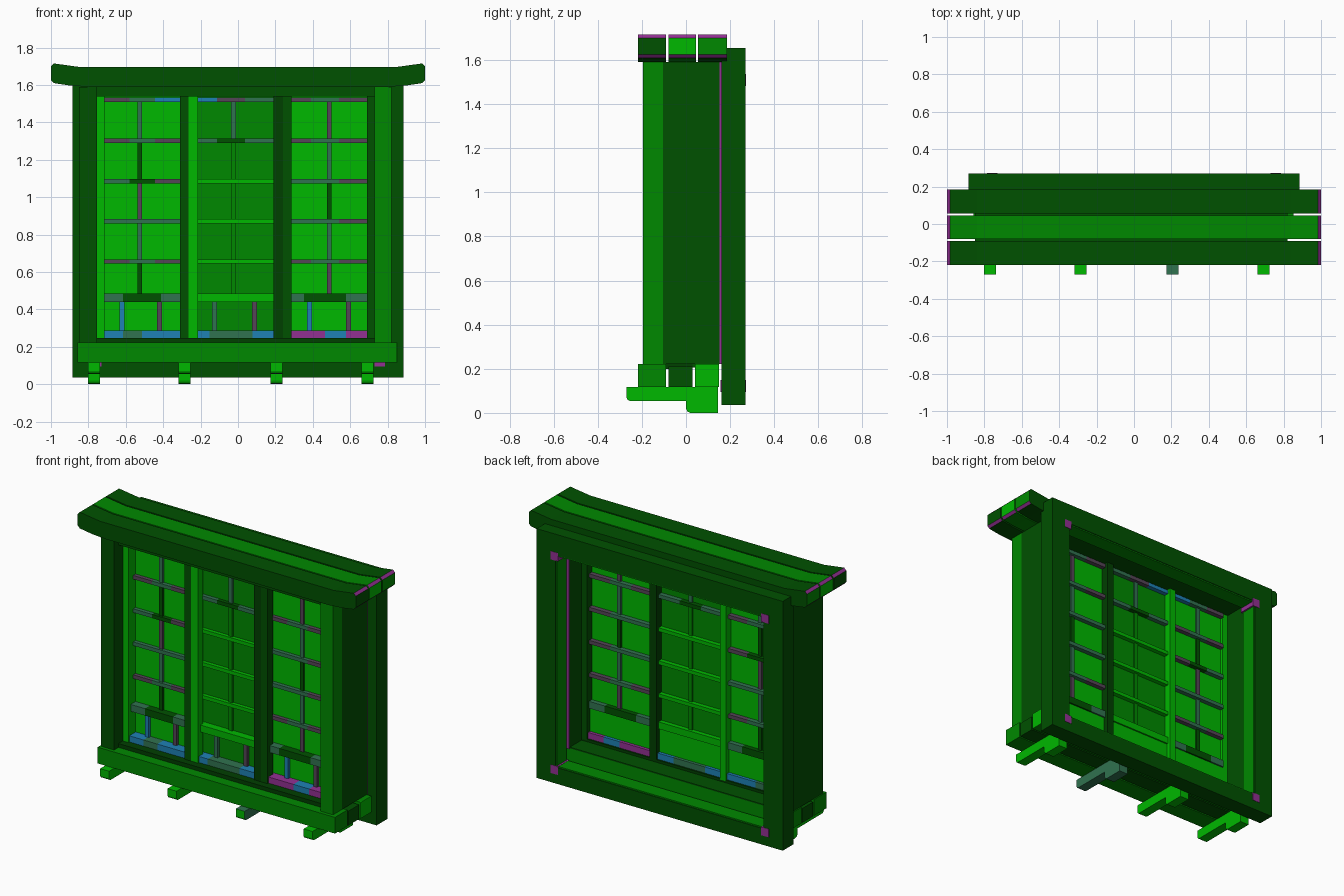
import bpy, bmesh
from mathutils import Vector

cube = bpy.data.objects.get("Cube")
if cube:
    bpy.data.objects.remove(cube, do_unlink=True)


def material(name, r, g, b):
    m = bpy.data.materials.new(name)
    m.use_nodes = True
    m.diffuse_color = (r, g, b, 1)
    bsdf = next(n for n in m.node_tree.nodes if n.type == 'BSDF_PRINCIPLED')
    bsdf.inputs["Base Color"].default_value = (r, g, b, 1)
    return m


BRIGHT = material("bright_green", 0, .48, 0)
MID = material("mid_green", 0, .25, 0)
DARK = material("dark_green", 0, .082, 0)
DEEP = material("deep_green", 0, .05, 0)
GREY = material("grey_green", .03, .17, .08)
BLUE = material("blue", .013, .22, .46)
PURPLE = material("purple", .29, .03, .29)
PLUM = material("muted_plum", .09, .06, .095)
# One-letter codes for the patchwork of the window bars
CODE = {"L": BRIGHT, "M": MID, "D": DARK, "G": GREY, "B": BLUE, "V": PURPLE, "P": PLUM}


def finish(name, bm, *mats):
    bmesh.ops.recalc_face_normals(bm, faces=bm.faces)
    mesh = bpy.data.meshes.new(name)
    bm.to_mesh(mesh)
    bm.free()
    for m in mats:
        mesh.materials.append(m)
    ob = bpy.data.objects.new(name, mesh)
    bpy.context.collection.objects.link(ob)


def box(name, x, y, z, mat):
    """Box from (low, high) ranges on each axis."""
    bm = bmesh.new()
    bmesh.ops.create_cube(bm, size=1)
    for v in bm.verts:
        v.co = Vector([(r[0] + r[1]) / 2 + c * (r[1] - r[0]) for r, c in zip((x, y, z), v.co)])
    finish(name, bm, mat)


def prism(name, points, place, lo, hi, mats, rule):
    """Extrude a flat outline between lo and hi; place maps (a, b, depth) to xyz."""
    bm = bmesh.new()
    face = bm.faces.new([bm.verts.new(place(a, b, lo)) for a, b in points])
    shift = Vector(place(0, 0, hi)) - Vector(place(0, 0, lo))
    new = bmesh.ops.extrude_face_region(bm, geom=[face])["geom"]
    bmesh.ops.translate(bm, vec=shift, verts=[g for g in new if isinstance(g, bmesh.types.BMVert)])
    bmesh.ops.recalc_face_normals(bm, faces=bm.faces)
    for f in bm.faces:
        f.material_index = rule(f.normal)
    finish(name, bm, *mats)


def patch_rail(name, x, y, z, codes):
    """Rail made of equal coloured lengths."""
    step = (x[1] - x[0]) / len(codes)
    for i, c in enumerate(codes):
        box(f"{name}_{i + 1}", (x[0] + i * step, x[0] + (i + 1) * step), y, z, CODE[c])


def plank_rule(n):
    """Purple chamfers at the tips, own colour on the end faces."""
    if abs(n.x) > .9:
        return 2
    return int(abs(n.x) > .4 and abs(n.z) > .4)


# Roof planks with upturned, chamfered ends
half = [(.80, 1.59), (.90, 1.597), (.985, 1.61), (1, 1.625),
        (1, 1.70), (.985, 1.715), (.92, 1.706), (.84, 1.695)]
outline = half + [(-x, z) for x, z in reversed(half)]
planks = [("front", -.218, -.09, DARK, DARK), ("middle", -.08, .045, MID, BRIGHT),
          ("back", .055, .185, DARK, MID)]
for name, lo, hi, mat, end in planks:
    prism("roof_plank_" + name, outline, lambda a, b, d: (a, d, b), lo, hi,
          (mat, PURPLE, end), plank_rule)

# Base beams
for name, lo, hi, top, mat in [("front", -.218, -.09, .222, MID),
                               ("middle", -.08, .03, .21, DARK),
                               ("back", .04, .15, .222, MID)]:
    box("base_beam_" + name, (-.857, .85), (lo, hi), (.117, top), mat)
box("base_beam_end_plate", (.848, .854), (.04, .15), (.117, .222), BRIGHT)

# Stepped feet
foot = [(-.27, .117), (-.27, .07), (-.265, .06), (-.255, .055), (0, .055),
        (0, .02), (.006, .006), (.02, 0), (.145, 0), (.145, .117)]
for i, x in enumerate((-.77, -.285, .205, .693)):
    prism(f"foot_{i + 1}", foot, lambda a, b, d: (d, a, b), x - .032, x + .032,
          (BRIGHT, GREY), lambda n: int(i == 2 and n.y > -.5))

# Back frame with a lighter lining and corner plates
FY, LY = (.16, .27), (.165, .265)
for s, side in ((-1, "right"), (1, "left")):
    box("back_frame_stile_" + side, sorted((s * .75, s * .885)), FY, (.035, 1.655), DARK)
    box("frame_lining_" + side, sorted((s * .742, s * .75)), LY, (.14, 1.52), MID)
    for z, level in ((.122, "lower"), (1.51, "upper")):
        box(f"corner_plate_{level}_{side}", (s * .758 - .027, s * .758 + .027),
            (.157, .272), (z - .027, z + .027), PURPLE)
box("back_frame_bottom", (-.75, .75), FY, (.035, .14), DARK)
box("back_frame_top", (-.75, .75), FY, (1.52, 1.655), DARK)
box("frame_lining_top", (-.742, .742), LY, (1.512, 1.52), MID)
box("frame_lining_bottom", (-.742, .742), LY, (.14, .148), MID)

# Front pillars, side walls with a seam strip, floor, header and sill
for side, x, mat in (("right", (-.85, -.755), DARK), ("left", (.73, .82), MID)):
    box("front_pillar_" + side, x, (-.195, -.105), (.222, 1.59), mat)
    box("side_wall_" + side, x, (-.105, .152), (.222, 1.59), DARK)
    box("seam_strip_" + side, x, (.152, .16), (.222, 1.59), PURPLE if side == "left" else DARK)
box("header", (-.755, .73), (-.15, .16), (1.538, 1.59), DARK)
box("sill", (-.755, .73), (-.15, .03), (.2, .247), DEEP)
box("floor", (-.755, .73), (.03, .15), (.205, .23), DARK)

# Window posts
Z = (.24, 1.545)
for name, x, y, mat in [("edge_post_right", (-.755, -.715), (-.105, .0), BRIGHT),
                        ("edge_post_left", (.69, .73), (-.105, .03), DARK),
                        ("divider_right_outer", (-.31, -.265), (-.105, -.04), DARK),
                        ("divider_right_back", (-.31, -.265), (-.04, .03), BRIGHT),
                        ("divider_right_inner", (-.265, -.215), (-.105, -.05), BRIGHT),
                        ("divider_left_inner", (.19, .24), (-.105, .03), DEEP),
                        ("divider_left_outer", (.24, .285), (-.105, -.05), DARK)]:
    box(name, x, y, Z, mat)

# Sliding window panels: pane, lower board, upright bars and patchwork rails
RAIL_Z = (1.521, 1.302, 1.085, .87, .656, .48)
panels = [
    ("right", (-.715, -.31), -.525, (-.62, -.42), BRIGHT, "GDPGD", "BP",
     ("PGB", "PGP", "GDP", "GGG", "PGP"), "GDDG", "BGBB"),
    ("centre", (-.265, .19), -.025, (-.125, .088), MID, "GMMMM", "GP",
     ("BPG", "GDG", "L", "L", "L"), "L", "BGGB"),
    ("left", (.24, .69), .488, (.382, .59), BRIGHT, "PGDGP", "BP",
     ("PGP", "PGP", "GGP", "GGP", "PGP"), "GDDG", "VVBV"),
]
for name, x, mid, low, pane, bars, shorts, rails, lock, bottom in panels:
    box(f"pane_{name}", x, (-.03, -.02), Z, pane)
    box(f"lower_board_{name}", x, (-.02, .0), (.28, .445), BRIGHT)
    for i, c in enumerate(bars):
        box(f"tall_bar_{name}_{i + 1}", (mid - .013, mid + .013), (-.042, -.008),
            (RAIL_Z[i + 1], RAIL_Z[i]), CODE[c])
    for i, (bx, c) in enumerate(zip(low, shorts)):
        box(f"short_bar_{name}_{i + 1}", (bx - .013, bx + .013), (-.05, -.03),
            (.28, .445), CODE[c])
    for i, (z, codes) in enumerate(zip(RAIL_Z, rails)):
        patch_rail(f"rail_{name}_{i + 1}", x, (-.055, .01), (z - .012, z + .012), codes)
    patch_rail(f"lock_rail_{name}", x, (-.08, .01), (.44, .485), lock)
    patch_rail(f"bottom_rail_{name}", x, (-.095, .02), (.247, .287), bottom)
